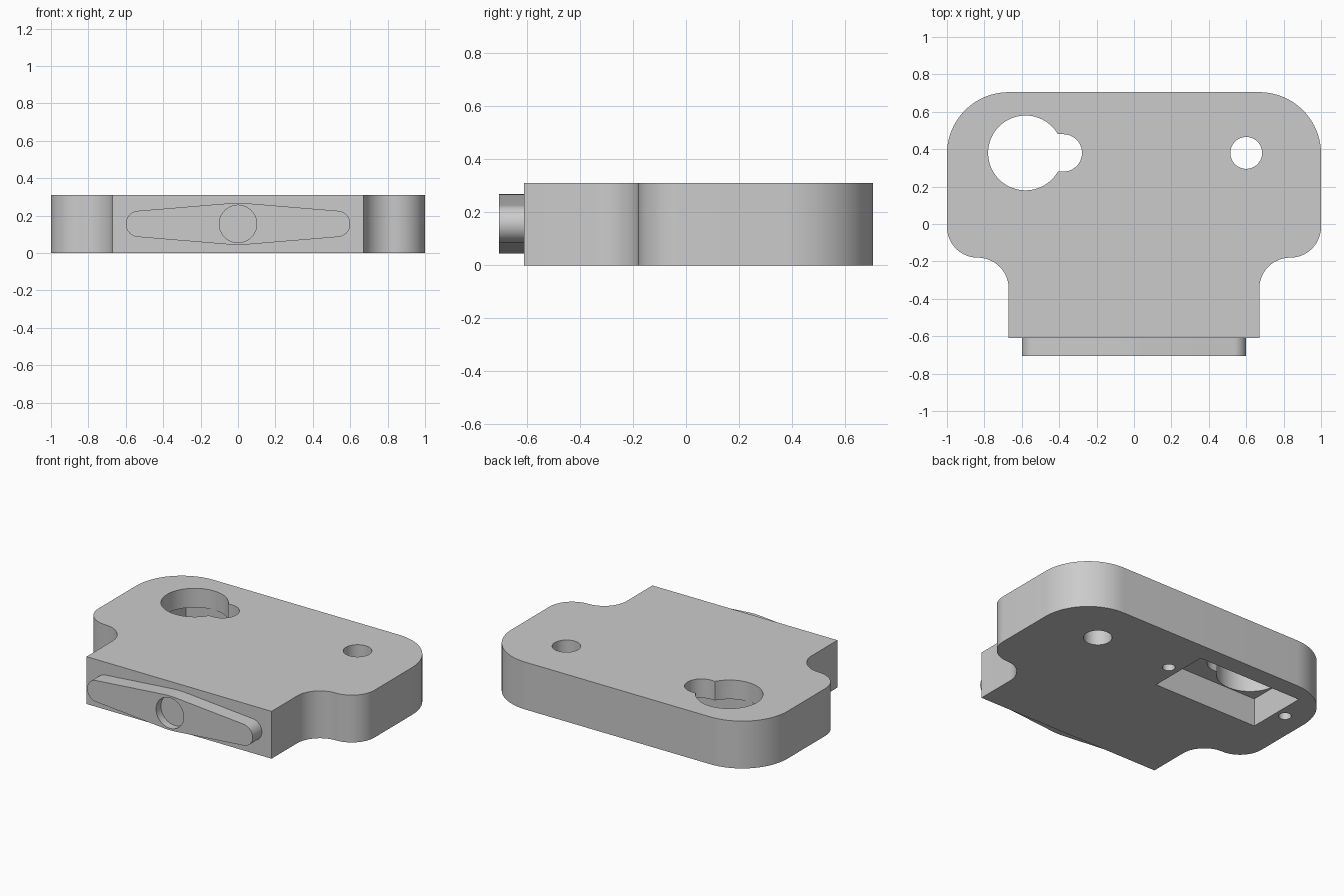
import bpy, bmesh, math
from mathutils import Matrix

cube = bpy.data.objects.get("Cube")
if cube:
    bpy.data.objects.remove(cube, do_unlink=True)

grey = bpy.data.materials.new("plain grey")
grey.use_nodes = True
grey.diffuse_color = (0.6, 0.6, 0.6, 1)
grey.node_tree.nodes["Principled BSDF"].inputs["Base Color"].default_value = (0.6, 0.6, 0.6, 1)


def arc(cx, cy, r, start, end, steps=20):
    """Points along an arc, angles in degrees."""
    angles = [math.radians(start + (end - start) * i / steps) for i in range(steps + 1)]
    return [(cx + r * math.cos(a), cy + r * math.sin(a)) for a in angles]


def circle(cx, cy, r, steps=64):
    return arc(cx, cy, r, 0, 360, steps)[:-1]


def prism(name, outline, low, high, matrix=Matrix()):
    """Extrude a closed outline between two heights."""
    bm = bmesh.new()
    face = bm.faces.new([bm.verts.new((x, y, low)) for x, y in outline])
    top = bmesh.ops.extrude_face_region(bm, geom=[face])["geom"]
    verts = [v for v in top if isinstance(v, bmesh.types.BMVert)]
    bmesh.ops.translate(bm, vec=(0, 0, high - low), verts=verts)
    bmesh.ops.recalc_face_normals(bm, faces=bm.faces)
    bm.transform(matrix)
    mesh = bpy.data.meshes.new(name)
    bm.to_mesh(mesh)
    bm.free()
    mesh.materials.append(grey)
    obj = bpy.data.objects.new(name, mesh)
    bpy.context.collection.objects.link(obj)
    return obj


def activate(obj):
    bpy.ops.object.select_all(action="DESELECT")
    obj.select_set(True)
    bpy.context.view_layer.objects.active = obj


def cut(obj, cutter):
    """Subtract a cutter, then discard it."""
    cutter.hide_render = True
    mod = obj.modifiers.new("cut", "BOOLEAN")
    mod.operation = "DIFFERENCE"
    mod.solver = "EXACT"
    mod.object = cutter
    activate(obj)
    bpy.ops.object.modifier_apply(modifier=mod.name)
    bpy.data.objects.remove(cutter, do_unlink=True)


# Body: rounded plate that narrows through an S-curve to the front neck
half = [(0.67, -0.61)]
half += arc(0.835, -0.345, 0.165, 180, 90)
half += arc(0.835, -0.015, 0.165, -90, 0)[1:]
half += arc(0.67, 0.375, 0.33, 0, 90)
body = prism("body_plate", half + [(-x, y) for x, y in reversed(half)], 0, 0.31)

# Keyhole opening and plain through hole
keyhole = arc(-0.58, 0.38, 0.2, 30, 330, 60) + arc(-0.378, 0.38, 0.1, -90, 90, 30)
cut(body, prism("keyhole_cutter", keyhole, -0.1, 0.5))
cut(body, prism("through_hole_cutter", circle(0.6, 0.38, 0.085), -0.1, 0.5))

# Underside pocket with a blind screw hole at each end
pocket = [(-0.785, 0.175), (-0.025, 0.175), (-0.025, 0.585), (-0.785, 0.585)]
cut(body, prism("pocket_cutter", pocket, -0.1, 0.185))
for x in (-0.85, 0.05):
    cut(body, prism("screw_hole_cutter", circle(x, 0.38, 0.038, 32), -0.1, 0.185))

# Front boss: long lozenge with rounded ends and a round recess
upright = Matrix.Translation((0, 0, 0.156)) @ Matrix.Rotation(math.radians(90), 4, "X")
crown = arc(0, -0.488, 0.6, 85.5, 94.5, 6)
lozenge = arc(0.53, 0, 0.07, -85, 85) + crown
lozenge += [(-x, -y) for x, y in lozenge]
boss = prism("front_boss", lozenge, 0.6, 0.705, upright)
cut(boss, prism("recess_cutter", circle(0, 0, 0.1), 0.655, 0.8, upright))

for obj in (body, boss):
    activate(obj)
    bpy.ops.object.shade_smooth_by_angle(angle=math.radians(30))
